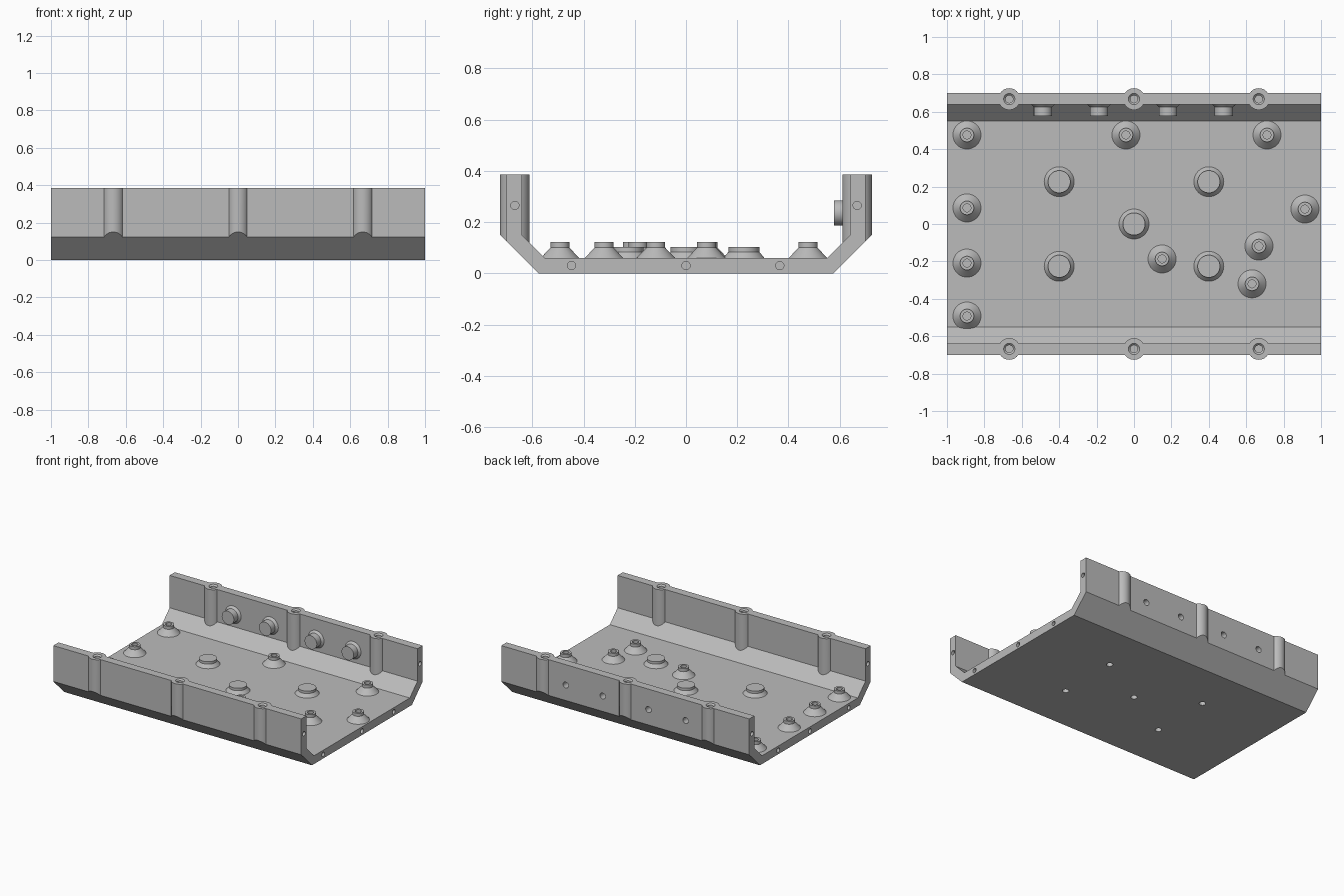
import bpy
import bmesh
import math
from mathutils import Matrix, Vector

cube = bpy.data.objects.get("Cube")
if cube:
    bpy.data.objects.remove(cube, do_unlink=True)

# One plain grey material
GREY = (0.5, 0.5, 0.5, 1)
mat = bpy.data.materials.new("plain grey")
mat.use_nodes = True
mat.diffuse_color = GREY
mat.node_tree.nodes["Principled BSDF"].inputs["Base Color"].default_value = GREY

FLOOR, TOP, BEND = 0.06, 0.385, 0.576
WALL_Y = 0.668


def make_object(name, bm):
    bmesh.ops.recalc_face_normals(bm, faces=bm.faces)
    mesh = bpy.data.meshes.new(name)
    bm.to_mesh(mesh)
    bm.free()
    mesh.materials.append(mat)
    obj = bpy.data.objects.new(name, mesh)
    bpy.context.collection.objects.link(obj)
    return obj


def lathe(bm, profile, origin, axis=(0, 0, 1), steps=40):
    """Revolve (radius, height) points around an axis placed at origin."""
    part = bmesh.new()
    verts = [part.verts.new((r, 0, h)) for r, h in profile]
    edges = [part.edges.new(pair) for pair in zip(verts, verts[1:])]
    bmesh.ops.spin(part, geom=verts + edges, cent=(0, 0, 0), axis=(0, 0, 1),
                   angle=math.tau, steps=steps, use_merge=True)
    bmesh.ops.remove_doubles(part, verts=part.verts, dist=0.0001)
    turn = Vector((0, 0, 1)).rotation_difference(Vector(axis)).to_matrix().to_4x4()
    part.transform(Matrix.Translation(origin) @ turn)
    bmesh.ops.recalc_face_normals(part, faces=part.faces)
    temp = bpy.data.meshes.new("temp")
    part.to_mesh(temp)
    part.free()
    bm.from_mesh(temp)
    bpy.data.meshes.remove(temp)


def rod(bm, radius, origin, axis, start, end):
    lathe(bm, [(0, start), (radius, start), (radius, end), (0, end)], origin, axis)


# Tray body: bent channel section, mirrored and extruded along x
half = [(0.7, TOP), (0.7, 0.124), (BEND, 0)]
inner = [(0.551, FLOOR), (0.64, 0.149), (0.64, TOP)]
section = half + [(-y, z) for y, z in reversed(half)]
section += [(-y, z) for y, z in reversed(inner)] + inner
bm = bmesh.new()
face = bm.faces.new([bm.verts.new((-1, y, z)) for y, z in section])
ends = bmesh.ops.extrude_face_region(bm, geom=[face])["geom"]
bmesh.ops.translate(bm, vec=(2, 0, 0),
                    verts=[v for v in ends if isinstance(v, bmesh.types.BMVert)])
tray = make_object("tray", bm)

# Layout of the repeated features
screw_x = (-0.667, 0, 0.667)
standoffs = [(-0.893, 0.476), (-0.893, 0.086), (-0.893, -0.209), (-0.893, -0.492),
             (-0.043, 0.476), (0.711, 0.476), (0.914, 0.08), (0.668, -0.118),
             (0.631, -0.32), (0.15, -0.187)]
pegs = [(0, 0)] + [(sx * 0.4, sy * 0.226) for sx in (-1, 1) for sy in (-1, 1)]
wall_pegs = (-0.487, -0.187, 0.182, 0.48)

# Wall screw bosses, trimmed to the sloping underside
bosses = bmesh.new()
for x in screw_x:
    for side in (-1, 1):
        rod(bosses, 0.058, (x, side * WALL_Y, 0), (0, 0, 1), 0.0, TOP)
for side in (-1, 1):
    cut = bmesh.ops.bisect_plane(
        bosses, geom=bosses.verts[:] + bosses.edges[:] + bosses.faces[:],
        plane_co=(0, side * BEND, 0), plane_no=(0, side, -1), clear_outer=True)
    rim = [e for e in cut["geom_cut"] if isinstance(e, bmesh.types.BMEdge)]
    bmesh.ops.holes_fill(bosses, edges=rim)
bosses = make_object("wall_bosses", bosses)

# Conical standoffs, blind pegs on the floor and on the back wall
posts = bmesh.new()
for x, y in standoffs:
    lathe(posts, [(0, -0.02), (0.075, -0.02), (0.075, 0), (0.037, 0.04),
                  (0.037, 0.062), (0, 0.062)], (x, y, FLOOR))
for x, y in pegs:
    lathe(posts, [(0, -0.02), (0.08, -0.02), (0.08, 0), (0.06, 0.024),
                  (0.06, 0.042), (0, 0.042)], (x, y, FLOOR))
for x in wall_pegs:
    lathe(posts, [(0, -0.02), (0.064, -0.02), (0.064, 0), (0.049, 0.015),
                  (0.049, 0.062), (0, 0.062)], (x, 0.64, 0.236), (0, -1, 0))
posts = make_object("floor_and_wall_posts", posts)

# Screw holes
holes = bmesh.new()
for x in screw_x:
    for side in (-1, 1):
        lathe(holes, [(0, -0.16), (0.02, -0.16), (0.02, -0.01), (0.03, 0),
                      (0.03, 0.02), (0, 0.02)], (x, side * WALL_Y, TOP))
for x, y in standoffs:
    rod(holes, 0.021, (x, y, FLOOR), (0, 0, 1), 0.005, 0.1)
for x, y in pegs:
    rod(holes, 0.022, (x, y, 0), (0, 0, 1), -0.02, 0.08)
for x in wall_pegs:
    rod(holes, 0.022, (x, 0.7, 0.236), (0, -1, 0), -0.02, 0.09)
for end in (-1, 1):
    for y, z in ((-WALL_Y, 0.265), (WALL_Y, 0.265),
                 (-0.447, 0.03), (0, 0.03), (0.366, 0.03)):
        rod(holes, 0.016, (end, y, z), (-end, 0, 0), -0.02, 0.08)
holes = make_object("hole_cutter", holes)

# Merge the posts, drill the holes and bake the result
helpers = [(bosses, "UNION"), (posts, "UNION"), (holes, "DIFFERENCE")]
for helper, operation in helpers:
    mod = tray.modifiers.new(helper.name, "BOOLEAN")
    mod.operation = operation
    mod.solver = "EXACT"
    mod.object = helper
    helper.hide_render = True
bpy.context.view_layer.update()
graph = bpy.context.evaluated_depsgraph_get()
baked = bpy.data.meshes.new_from_object(tray.evaluated_get(graph))
tray.modifiers.clear()
tray.data = baked
for helper, _ in helpers:
    bpy.data.objects.remove(helper, do_unlink=True)

# One colour, smooth round walls with sharp edges
baked.materials.clear()
baked.materials.append(mat)
for poly in baked.polygons:
    poly.material_index = 0
bpy.ops.object.select_all(action="DESELECT")
tray.select_set(True)
bpy.context.view_layer.objects.active = tray
bpy.ops.object.shade_smooth_by_angle(angle=math.radians(25))
